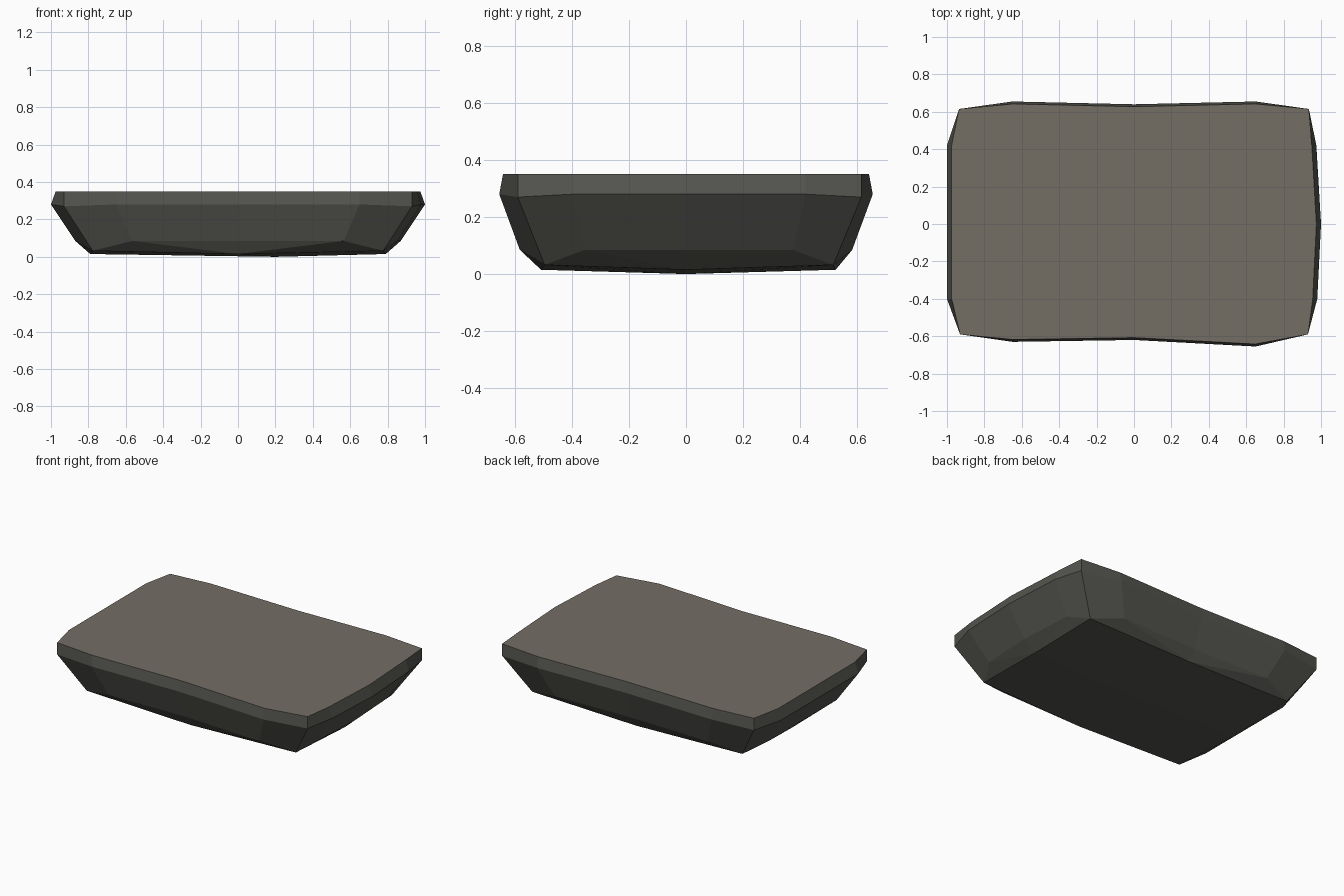
import bpy
import bmesh

cube = bpy.data.objects.get("Cube")
if cube:
    bpy.data.objects.remove(cube)


def material(name, rgb):
    mat = bpy.data.materials.new(name)
    mat.use_nodes = True
    mat.diffuse_color = (*rgb, 1)
    shader = mat.node_tree.nodes["Principled BSDF"]
    shader.inputs["Base Color"].default_value = (*rgb, 1)
    shader.inputs["Roughness"].default_value = 0.9
    return mat


# Widest outline, four points per side; every fourth point is a corner
outline = [(-.93, -.59), (-.65, -.63), (0, -.62), (.65, -.655),
           (.93, -.59), (.98, -.40), (1, 0), (.975, .42),
           (.935, .615), (.65, .655), (0, .64), (-.65, .655),
           (-.935, .615), (-1, .42), (-1, 0), (-1, -.40)]
count = len(outline)

bm = bmesh.new()
top, rim, lower, foot = [], [], [], []
for i, (x, y) in enumerate(outline):
    corner = i % 4 == 0
    on_long_side = (i // 4) % 2 == 0
    # Upper edge leans in slightly, except at the corners
    dx = dy = 1
    if not corner:
        dx, dy = (1, .98) if on_long_side else (.975, 1)
    top.append(bm.verts.new((x * dx, y * dy, .35)))
    rim.append(bm.verts.new((x, y, .27 if corner else .28)))
    # Lower edge dips at the corners
    sx, sy, z = (.835, .84, .032) if corner else (.87, .89, .085)
    lower.append(bm.verts.new((x * sx, y * sy, z)))
    # Underside edge runs straight between the corners
    if i % 4 == 2:
        fx, fy = (0, .82) if on_long_side else (.79, 0)
        foot.append(bm.verts.new((x * fx, y * fy, .015)))

# Flat top and the two side bands
bm.faces.new(top)
for upper, under in ((top, rim), (rim, lower)):
    for i in range(count):
        j = (i + 1) % count
        bm.faces.new((upper[i], under[i], under[j], upper[j]))

# Bottom bevel facets and the shallow underside
base = bm.verts.new((.2, 0, 0))
for side, mid in enumerate(foot):
    chain = [lower[(side * 4 + k) % count] for k in range(5)]
    for a, b in zip(chain, chain[1:]):
        bm.faces.new((a, mid, b))
    bm.faces.new((chain[0], base, mid))
    bm.faces.new((mid, base, chain[4]))

bmesh.ops.recalc_face_normals(bm, faces=bm.faces)
for face in bm.faces:
    face.material_index = 0 if face.normal.z > .95 else 1

mesh = bpy.data.meshes.new("stone_slab")
bm.to_mesh(mesh)
bm.free()
mesh.materials.append(material("warm grey top", (.175, .155, .127)))
mesh.materials.append(material("dark grey sides", (.088, .088, .077)))
slab = bpy.data.objects.new("stone_slab", mesh)
bpy.context.collection.objects.link(slab)
